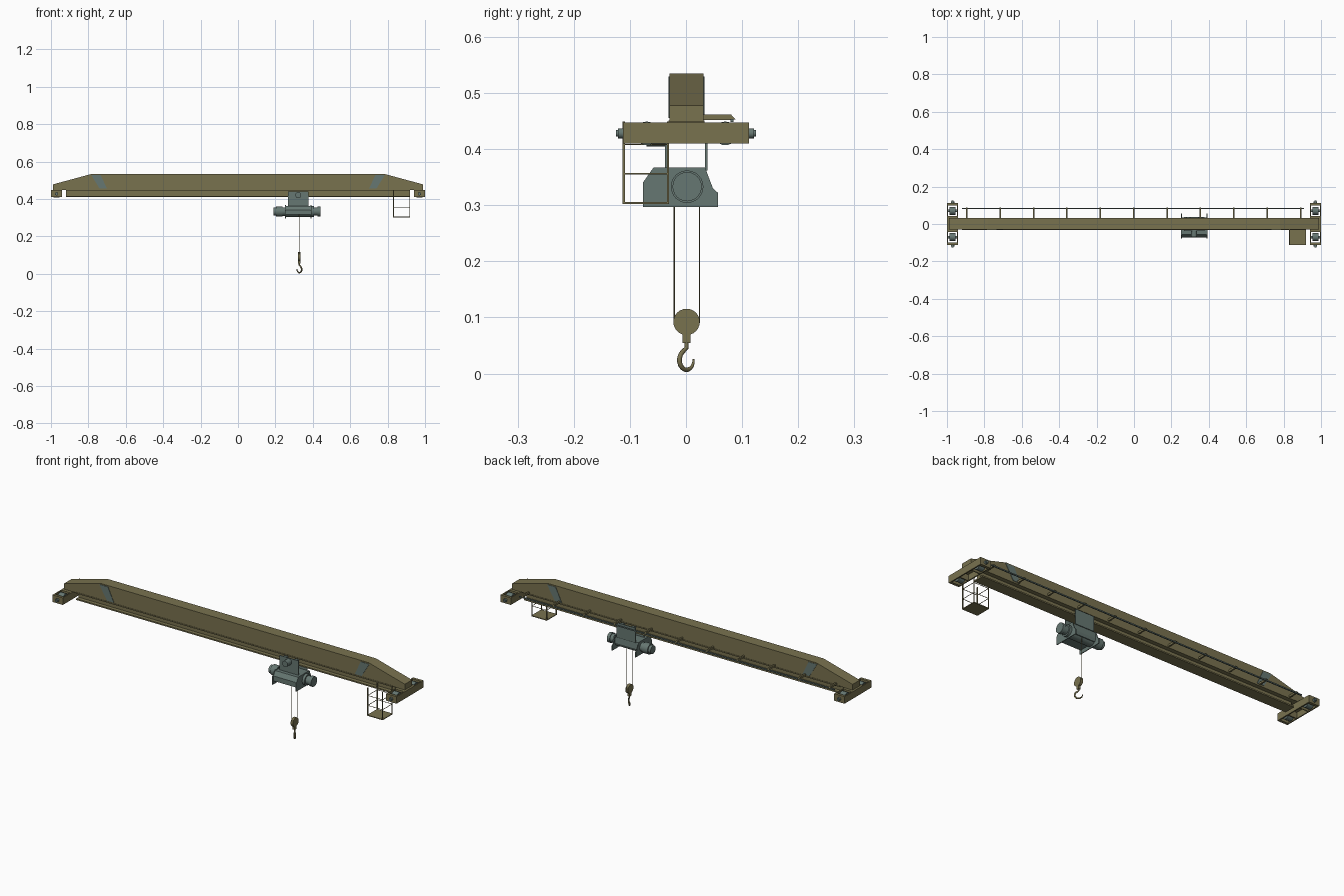
import bpy, bmesh
from math import sin, cos, pi, radians
from mathutils import Vector, Matrix

if "Cube" in bpy.data.objects:
    bpy.data.objects.remove(bpy.data.objects["Cube"])


def material(name, rgb):
    m = bpy.data.materials.new(name)
    m.use_nodes = True
    m.diffuse_color = (*rgb, 1)
    m.node_tree.nodes["Principled BSDF"].inputs["Base Color"].default_value = (*rgb, 1)
    return m


OLIVE = material("olive paint", (0.19, 0.168, 0.078))
GREY = material("grey green paint", (0.133, 0.185, 0.168))


def finish(name, bm, mat, smooth=False):
    bmesh.ops.recalc_face_normals(bm, faces=bm.faces)
    me = bpy.data.meshes.new(name)
    bm.to_mesh(me)
    bm.free()
    me.materials.append(mat)
    ob = bpy.data.objects.new(name, me)
    bpy.context.collection.objects.link(ob)
    if smooth:
        bpy.ops.object.select_all(action="DESELECT")
        ob.select_set(True)
        bpy.context.view_layer.objects.active = ob
        bpy.ops.object.shade_smooth_by_angle(angle=radians(35))
    return ob


def boxes(name, ranges, mat):
    """Several boxes in one object, each given as x0, x1, y0, y1, z0, z1."""
    bm = bmesh.new()
    for r in ranges:
        lo, hi = Vector(r[::2]), Vector(r[1::2])
        m = Matrix.Translation((lo + hi) / 2) @ Matrix.Diagonal((*(hi - lo), 1))
        bmesh.ops.create_cube(bm, size=1, matrix=m)
    return finish(name, bm, mat)


def prism(name, points, a, b, axis, mat):
    """Extrude a (y,z) outline along x, or an (x,z) outline along y."""
    bm = bmesh.new()
    place = (lambda p, t: (t, *p)) if axis == "x" else (lambda p, t: (p[0], t, p[1]))
    face = bm.faces.new([bm.verts.new(place(p, a)) for p in points])
    top = bmesh.ops.extrude_face_region(bm, geom=[face])["geom"]
    shift = Vector(place((0, 0), b - a))
    bmesh.ops.translate(bm, verts=[v for v in top if isinstance(v, bmesh.types.BMVert)], vec=shift)
    return finish(name, bm, mat)


def cylinder(name, start, end, r, mat, r2=None, sides=24):
    start, end = Vector(start), Vector(end)
    d = end - start
    m = Matrix.Translation((start + end) / 2) @ d.to_track_quat("Z", "Y").to_matrix().to_4x4()
    bm = bmesh.new()
    bmesh.ops.create_cone(bm, cap_ends=True, segments=sides, radius1=r,
                          radius2=r if r2 is None else r2, depth=d.length, matrix=m)
    return finish(name, bm, mat, smooth=True)


# Main girder with sloping ends, and the I-shaped runway under it
slope = [(-0.99, 0.448), (0.99, 0.448), (0.99, 0.478), (0.78, 0.535), (-0.78, 0.535), (-0.99, 0.478)]
prism("main_girder", slope, -0.029, 0.031, "y", OLIVE)
boxes("runway_beam", [(-0.92, 0.92, -0.009, 0.011, 0.415, 0.448),
                      (-0.92, 0.92, -0.029, 0.031, 0.41, 0.417),
                      (-0.92, 0.92, -0.031, 0.033, 0.445, 0.451)], OLIVE)

# Slanted grey panels on both faces
for s, side in ((-1, "right"), (1, "left")):
    outline = [(s * 0.785, 0.529), (s * 0.735, 0.529), (s * 0.70, 0.455), (s * 0.74, 0.455)]
    prism(side + "_front_panel", outline, -0.031, -0.028, "y", GREY)
    prism(side + "_back_panel", outline, 0.030, 0.033, "y", GREY)

# End trucks: open frames holding two wheels and two buffers each
for s, side in ((-1, "right"), (1, "left")):
    c = s * 0.97
    frame = [(c + t - 0.003, c + t + 0.003, -0.112, 0.112, 0.41, 0.447) for t in (-0.027, 0.027)]
    for e in (-1, 1):
        y0, y1 = sorted((e * 0.112, e * 0.098))
        frame.append((c - 0.03, c + 0.03, y0, y1, 0.41, 0.447))
    frame.append((c - 0.03, c + 0.03, -0.042, 0.042, 0.441, 0.447))
    frame.append((c - 0.03, c + 0.03, -0.044, -0.039, 0.41, 0.447))
    frame.append((c - 0.03, c + 0.03, 0.039, 0.044, 0.41, 0.447))
    boxes(side + "_end_truck", frame, OLIVE)
    for e, end in ((-1, "front"), (1, "back")):
        y = e * 0.07
        name = side + "_" + end
        cylinder(name + "_wheel", (c - 0.016, y, 0.428), (c + 0.016, y, 0.428), 0.021, GREY)
        cylinder(name + "_axle", (c - 0.029, y, 0.428), (c + 0.029, y, 0.428), 0.007, GREY, sides=12)
        cylinder(name + "_buffer", (c, e * 0.111, 0.428), (c, e * 0.121, 0.428), 0.009, GREY, sides=16)
        cylinder(name + "_buffer_tip", (c, e * 0.12, 0.428), (c, e * 0.125, 0.428), 0.006, GREY, sides=16)

# Brackets and conductor rail along the back
arm = [(0.03, 0.452), (0.076, 0.452), (0.088, 0.453), (0.08, 0.462), (0.03, 0.462)]
for i in range(11):
    x = -0.894 + i * 0.1785
    prism("rail_bracket_%d" % (i + 1), arm, x - 0.004, x + 0.004, "x", OLIVE)
boxes("conductor_rail", [(-0.92, 0.91, 0.079, 0.085, 0.448, 0.454)], GREY)

# Hanging cage: floor, posts and hand rails
X0, X1, Y0, Y1, R = 0.832, 0.918, -0.111, -0.032, 0.002
parts = [(X0 - R, X1 + R, Y0 - R, Y1 + R, 0.302, 0.306)]
for x in (X0, X1):
    for y in (Y0, Y1):
        parts.append((x - R, x + R, y - R, y + R, 0.303, 0.449))
for z in (0.356, 0.408):
    h = 0.001
    for y in (Y0, Y1):
        parts.append((X0, X1, y - h, y + h, z - h, z + h))
    for x in (X0, X1):
        parts.append((x - h, x + h, Y0, Y1, z - h, z + h))
boxes("operator_cage", parts, OLIVE)

# Trolley plates with wheels gripping the runway
HX = 0.322
boxes("trolley_plates", [(HX - 0.055, HX + 0.055, -0.037, -0.033, 0.362, 0.440),
                         (HX - 0.055, HX + 0.055, 0.034, 0.038, 0.362, 0.440)], GREY)
for x in (HX - 0.032, HX + 0.032):
    cylinder("trolley_wheel_front", (x, -0.034, 0.428), (x, -0.013, 0.428), 0.011, GREY, sides=16)
    cylinder("trolley_wheel_back", (x, 0.035, 0.428), (x, 0.015, 0.428), 0.011, GREY, sides=16)
cylinder("trolley_motor", (HX, -0.036, 0.421), (HX, -0.07, 0.421), 0.016, GREY)

# Hoist body: shaped end plates, gearbox, drum and motors
cheek = [(-0.077, 0.297), (0.057, 0.297), (0.057, 0.322), (0.048, 0.33),
         (0.034, 0.367), (-0.058, 0.367), (-0.077, 0.340)]
for x in (HX - 0.07, HX + 0.066):
    prism("hoist_end_plate", cheek, x, x + 0.004, "x", GREY)
housing = [(-0.072, 0.316), (0.03, 0.316), (0.036, 0.33), (0.032, 0.364), (-0.056, 0.364), (-0.072, 0.342)]
prism("hoist_housing", housing, HX - 0.067, HX + 0.067, "x", GREY)
cylinder("rope_drum", (HX - 0.067, 0.002, 0.333), (HX + 0.067, 0.002, 0.333), 0.029, GREY)
for name, stops in (("hoist_motor", ((0.252, 0.238, 0.023), (0.238, 0.204, 0.027), (0.204, 0.19, 0.021))),
                    ("hoist_gearbox", ((0.392, 0.405, 0.029), (0.405, 0.425, 0.022), (0.425, 0.441, 0.026)))):
    for a, b, r in stops:
        cylinder(name, (a, 0.002, 0.333), (b, 0.002, 0.333), r, GREY)

# Ropes and pulley block
BX = 0.328
for y in (-0.021, 0.024):
    cylinder("hoist_rope", (BX, y, 0.09), (BX, y, 0.32), 0.001, OLIVE, sides=8)
cylinder("pulley_block", (BX - 0.007, 0.001, 0.092), (BX + 0.007, 0.001, 0.092), 0.0235, OLIVE)
boxes("block_neck", [(BX - 0.006, BX + 0.006, -0.006, 0.008, 0.054, 0.076)], OLIVE)

# Hook: tapered curve in an upright plane turned 45 degrees
curve = bpy.data.curves.new("hook", "CURVE")
curve.dimensions = "3D"
curve.bevel_depth = 0.0042
curve.bevel_resolution = 2
curve.use_fill_caps = True
path = [(0, 0.056, 0.9), (0, 0.046, 0.9)]
path += [(0.018 * cos(a), 0.024 + 0.0175 * sin(a), 1.0)
         for a in [radians(125 + 22 * k) for k in range(12)]]
spline = curve.splines.new("POLY")
spline.points.add(len(path) - 1)
for k, (p, (u, z, r)) in enumerate(zip(spline.points, path)):
    p.co = (BX - u * cos(pi / 4), 0.001 + u * sin(pi / 4), z, 1)
    p.radius = r if k < 10 else r - 0.15 * (k - 9)
curve.materials.append(OLIVE)
hook = bpy.data.objects.new("hook", curve)
bpy.context.collection.objects.link(hook)
